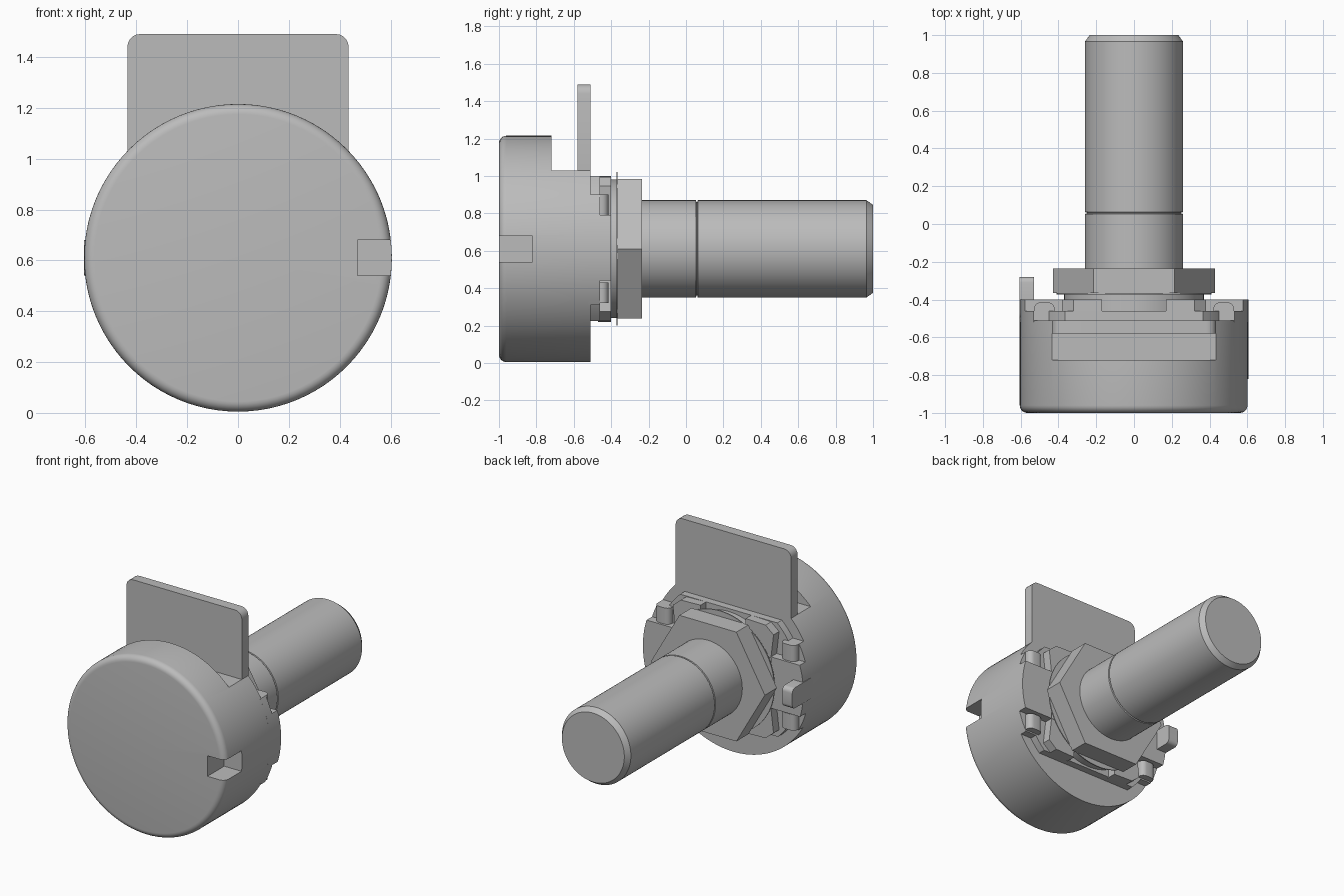
import bpy, bmesh
from math import sin, cos, asin, pi, radians
from mathutils import Vector

cube = bpy.data.objects.get("Cube")
if cube:
    bpy.data.objects.remove(cube, do_unlink=True)

AXIS = 0.61   # height of the shaft axis
RAD = 0.605   # housing radius

metal = bpy.data.materials.new("plain grey")
metal.use_nodes = True
GREY = (0.5, 0.5, 0.5, 1)
metal.diffuse_color = GREY
metal.node_tree.nodes["Principled BSDF"].inputs["Base Color"].default_value = GREY


def finish(name, bm, smooth=True):
    bmesh.ops.recalc_face_normals(bm, faces=bm.faces[:])
    mesh = bpy.data.meshes.new(name)
    bm.to_mesh(mesh)
    bm.free()
    mesh.materials.append(metal)
    ob = bpy.data.objects.new(name, mesh)
    bpy.context.collection.objects.link(ob)
    if smooth:
        shade(ob)
    return ob


def shade(ob):
    bpy.ops.object.select_all(action='DESELECT')
    ob.select_set(True)
    bpy.context.view_layer.objects.active = ob
    bpy.ops.object.shade_smooth_by_angle(angle=radians(30))


def lathe(name, profile, steps=96):
    """Spin (radius, y) points around the shaft axis."""
    bm = bmesh.new()
    verts = [bm.verts.new((r, y, AXIS)) for r, y in profile]
    edges = [bm.edges.new(pair) for pair in zip(verts, verts[1:])]
    bmesh.ops.spin(bm, geom=verts + edges, cent=(0, 0, AXIS), axis=(0, 1, 0),
                   angle=2 * pi, steps=steps, use_merge=True)
    bmesh.ops.remove_doubles(bm, verts=bm.verts[:], dist=0.0005)
    return finish(name, bm)


def prism(name, outline, y0, y1):
    """Extrude an (x, height from axis) outline along y."""
    bm = bmesh.new()
    face = bm.faces.new([bm.verts.new((x, y0, AXIS + z)) for x, z in outline])
    new = bmesh.ops.extrude_face_region(bm, geom=[face])["geom"]
    bmesh.ops.translate(bm, vec=(0, y1 - y0, 0),
                        verts=[v for v in new if isinstance(v, bmesh.types.BMVert)])
    return finish(name, bm)


def box(name, lo, hi, bevel=0, axis=None):
    """Box between two corners, rounding only the edges along one axis."""
    bm = bmesh.new()
    bmesh.ops.create_cube(bm, size=1)
    lo, hi = Vector(lo), Vector(hi)
    for v in bm.verts:
        v.co = (lo + hi) / 2 + v.co * (hi - lo)
    if bevel:
        edges = [e for e in bm.edges
                 if abs((e.verts[0].co - e.verts[1].co).normalized()[axis]) > 0.9]
        bmesh.ops.bevel(bm, geom=edges, offset=bevel, segments=5, profile=0.5, affect='EDGES')
    return finish(name, bm)


def cut(ob, lo, hi):
    cutter = box("cutter", lo, hi)
    cutter.hide_render = True
    mod = ob.modifiers.new("cut", 'BOOLEAN')
    mod.operation = 'DIFFERENCE'
    mod.solver = 'EXACT'
    mod.object = cutter
    bpy.context.view_layer.objects.active = ob
    bpy.ops.object.modifier_apply(modifier=mod.name)
    bpy.data.objects.remove(cutter, do_unlink=True)


def disc_band(r, lo, hi, n=24):
    """Disc outline trimmed flat below lo and above hi."""
    a, b = asin(lo / r), asin(hi / r)
    right = [(r * cos(a + (b - a) * i / n), r * sin(a + (b - a) * i / n)) for i in range(n + 1)]
    return right + [(-x, z) for x, z in reversed(right)]


# Housing can with rounded front rim, flat behind the rim and side notch
rim = [(RAD - 0.04 + 0.04 * sin(t * pi / 12), -0.96 - 0.04 * cos(t * pi / 12)) for t in range(7)]
housing = lathe("housing", [(0, -1)] + rim + [(RAD, -0.51), (0, -0.51)])
cut(housing, (-0.7, -0.72, 1.03), (0.7, -0.4, 1.4))
cut(housing, (0.47, -1.1, 0.54), (0.7, -0.82, 0.68))
shade(housing)

# Terminal board: square at the foot, rounded at the top corners
board = box("terminal_board", (-0.435, -0.58, 0.85), (0.435, -0.51, 1.49), 0.05, 1)

# Mounting bracket: base plate, side walls and raised pads
prism("bracket_plate", disc_band(RAD - 0.07, -0.385, 0.39), -0.52, -0.46)
prism("bracket_side_band", disc_band(RAD, -0.3, 0.29), -0.52, -0.46)
for side, label in ((1, "left"), (-1, "right")):
    wall = [(x, z) for x, z in disc_band(RAD, -0.17, 0.18)[:25]]
    wall += [(0.36, 0.18), (0.36, -0.17)]
    prism(label + "_side_wall", [(side * x, z) for x, z in wall], -0.47, -0.4)
    for up, end in ((1, "upper"), (-1, "lower")):
        pad = [(0.17, 0.3), (0.17, 0.39), (0.32, 0.385), (0.38, 0.335), (0.36, 0.17), (0.3, 0.17)]
        prism(f"{label}_{end}_pad", [(side * x, up * z) for x, z in pad], -0.47, -0.4)
        # Folded clinch hooks at the corners
        xs = sorted((side * 0.42, side * 0.53))
        zs = sorted((AXIS + up * 0.18, AXIS + up * 0.29))
        box(f"{label}_{end}_hook", (xs[0], -0.5, zs[0]), (xs[1], -0.415, zs[1]), 0.035, 2)

# Locating prong on the right
box("locating_prong", (-0.605, -0.5, 0.54), (-0.53, -0.28, 0.68), 0.03, 0)

# Bushing collar, thin washer and hex nut
lathe("collar", [(0, -0.47), (0.37, -0.47), (0.37, -0.37), (0, -0.37)])
lathe("washer", [(0, -0.372), (0.41, -0.372), (0.41, -0.365), (0, -0.365)])
prism("hex_nut", [(0.43 * cos(i * pi / 3), 0.43 * sin(i * pi / 3)) for i in range(6)], -0.365, -0.235)

# Shaft with a fine groove and chamfered end
lathe("shaft", [(0, -0.24), (0.26, -0.24), (0.26, 0.053), (0.25, 0.056), (0.25, 0.06),
                (0.26, 0.063), (0.26, 0.965), (0.235, 1), (0, 1)])
